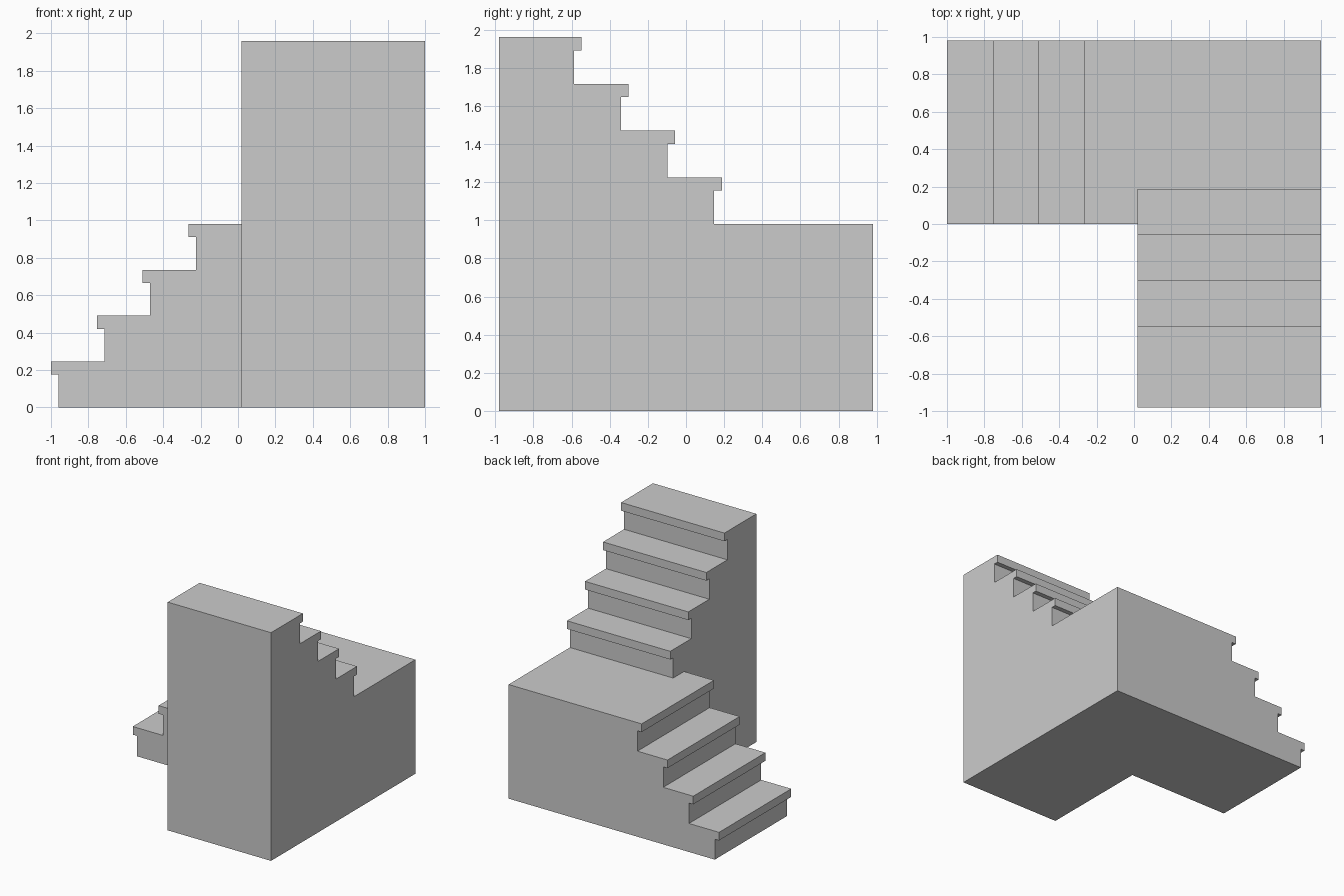
import bpy, bmesh

if "Cube" in bpy.data.objects:
    bpy.data.objects.remove(bpy.data.objects["Cube"])

STEP = 0.245      # rise and going of every step
LIP = 0.07        # nosing thickness
OVERHANG = 0.04   # nosing projection


def step_profile(nose, base, count=4):
    """Points climbing a flight: riser, nosing underside, nosing face."""
    pts = []
    for i in range(count):
        n, top = nose + i * STEP, base + (i + 1) * STEP
        pts += [(n + OVERHANG, base + i * STEP), (n + OVERHANG, top - LIP),
                (n, top - LIP), (n, top)]
    return pts


def prism(name, profile, place, start, end):
    """Extrude a side profile between two positions."""
    bm = bmesh.new()
    face = bm.faces.new([bm.verts.new(place(a, z, start)) for a, z in profile])
    ext = bmesh.ops.extrude_face_region(bm, geom=[face], use_keep_orig=True)
    shift = [e - s for s, e in zip(place(0, 0, start), place(0, 0, end))]
    verts = [v for v in ext["geom"] if isinstance(v, bmesh.types.BMVert)]
    bmesh.ops.translate(bm, verts=verts, vec=shift)
    bmesh.ops.recalc_face_normals(bm, faces=bm.faces)
    mesh = bpy.data.meshes.new(name)
    bm.to_mesh(mesh)
    bm.free()
    obj = bpy.data.objects.new(name, mesh)
    bpy.context.collection.objects.link(obj)
    return obj


# Upper flight with the corner landing, climbing towards the front
upper = [(-0.98, 0), (-0.98, 0.98)] + step_profile(-0.188, 0.98) + [(0.98, 1.96), (0.98, 0)]
stairs = prism("staircase", upper, lambda a, z, t: (t, -a, z), 0.018, 1.0)

# Lower flight, climbing towards the landing and running into it
lower = step_profile(-1.0, 0) + [(0.5, 0.98), (0.5, 0)]
flight = prism("lower_flight", lower, lambda a, z, t: (a, t, z), 0.0, 0.98)

# Fuse both flights into one solid
fuse = stairs.modifiers.new("fuse_flights", "BOOLEAN")
fuse.operation = "UNION"
fuse.solver = "EXACT"
fuse.object = flight
bpy.context.view_layer.objects.active = stairs
bpy.ops.object.modifier_apply(modifier=fuse.name)
bpy.data.objects.remove(flight)
